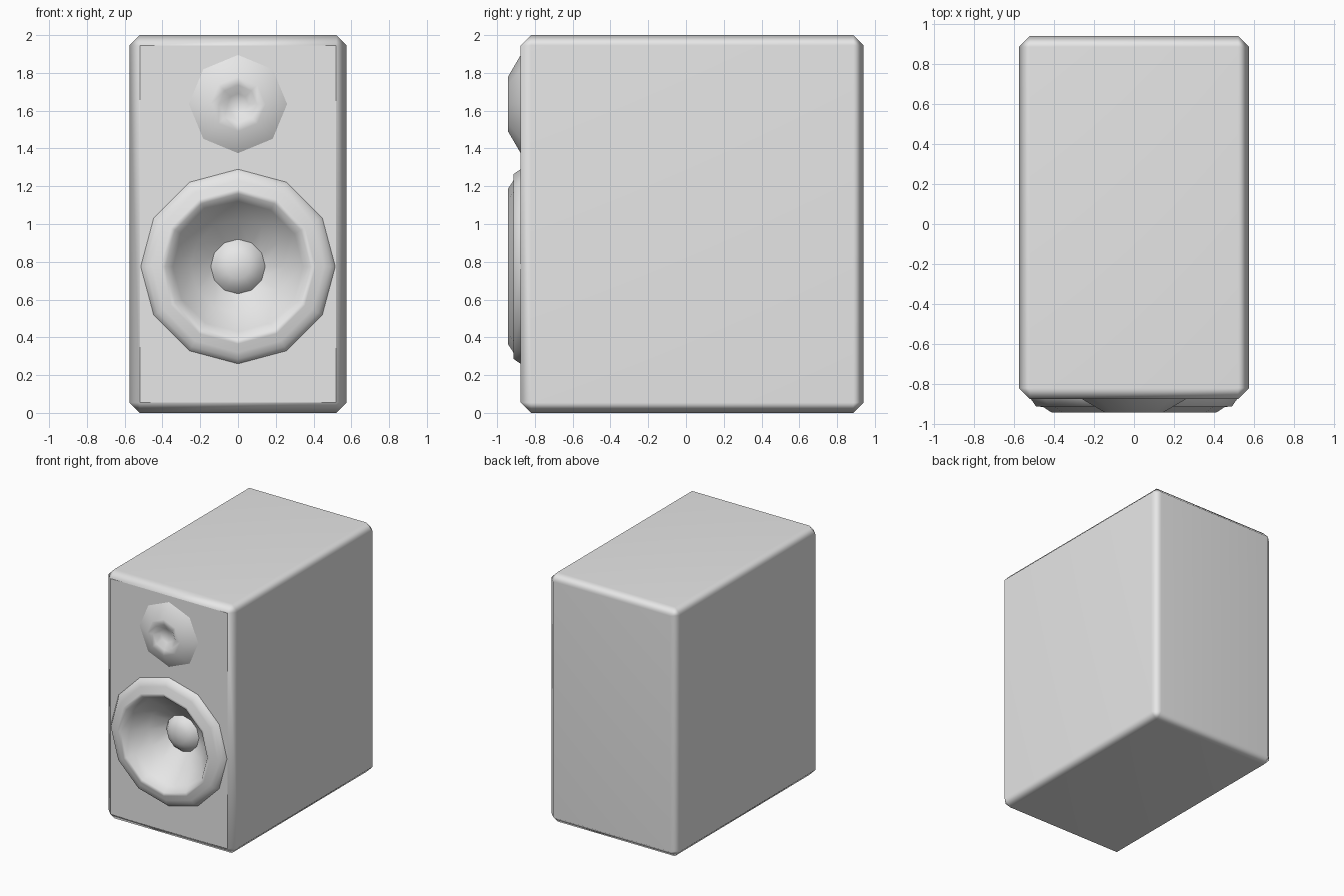
import bpy, bmesh, math
from mathutils import Vector

cube = bpy.data.objects.get("Cube")
if cube:
    bpy.data.objects.remove(cube, do_unlink=True)

grey = bpy.data.materials.new("plain grey")
grey.use_nodes = True
COLOUR = (0.8, 0.8, 0.8, 1)
grey.diffuse_color = COLOUR
grey.node_tree.nodes["Principled BSDF"].inputs["Base Color"].default_value = COLOUR

FRONT, BACK = -0.875, 0.94
HALF_W, HEIGHT, CHAMFER = 0.575, 2.0, 0.055
WOOFER_Z, TWEETER_Z = 0.775, 1.635


def finish(bm, name, smooth=True):
    for f in bm.faces:
        f.smooth = smooth
    mesh = bpy.data.meshes.new(name)
    bm.to_mesh(mesh)
    bm.free()
    mesh.materials.append(grey)
    obj = bpy.data.objects.new(name, mesh)
    bpy.context.collection.objects.link(obj)
    return obj


def face_forward(bm):
    """Turn an open shell so that it faces the front."""
    bmesh.ops.recalc_face_normals(bm, faces=bm.faces)
    if sum(f.normal.y * f.calc_area() for f in bm.faces) > 0:
        bmesh.ops.reverse_faces(bm, faces=bm.faces)


def turned(name, profile, z, sides):
    """Spin a (radius, y) profile around a front-to-back axis."""
    bm = bmesh.new()
    verts = [bm.verts.new((0, y, z + r)) for r, y in profile]
    edges = [bm.edges.new(pair) for pair in zip(verts, verts[1:])]
    bmesh.ops.spin(bm, geom=verts + edges, cent=(0, 0, z), axis=(0, 1, 0),
                   angle=math.tau, steps=sides)
    bmesh.ops.remove_doubles(bm, verts=bm.verts, dist=0.0005)
    face_forward(bm)
    return finish(bm, name)


# Cabinet: chamfered box, open where the front panel sits
bm = bmesh.new()
bmesh.ops.create_cube(bm, size=1)
bmesh.ops.scale(bm, vec=(2 * HALF_W, BACK - FRONT, HEIGHT), verts=bm.verts)
bmesh.ops.translate(bm, vec=(0, (BACK + FRONT) / 2, HEIGHT / 2), verts=bm.verts)
bmesh.ops.bevel(bm, geom=bm.edges[:], offset=CHAMFER, offset_type='OFFSET',
                segments=1, profile=0.5, affect='EDGES')
bm.normal_update()
bmesh.ops.delete(bm, geom=[f for f in bm.faces if f.normal.y < -0.99],
                 context='FACES_ONLY')
cabinet = finish(bm, "cabinet")
cabinet.modifiers.new("flat_panels", 'WEIGHTED_NORMAL')

# Front panel with a round opening for the woofer
bm = bmesh.new()
w = HALF_W - CHAMFER
outline = [(-w, CHAMFER), (w, CHAMFER), (w, HEIGHT - CHAMFER), (-w, HEIGHT - CHAMFER)]
opening = [(0.44 * math.sin(i * math.tau / 12),
            WOOFER_Z + 0.44 * math.cos(i * math.tau / 12)) for i in range(12)]
for loop in (outline, opening):
    vs = [bm.verts.new((x, FRONT, z)) for x, z in loop]
    for a, b in zip(vs, vs[1:] + vs[:1]):
        bm.edges.new((a, b))
bmesh.ops.triangle_fill(bm, edges=bm.edges[:], use_beauty=True,
                        normal=Vector((0, -1, 0)))
face_forward(bm)
finish(bm, "front_panel", smooth=False)

# Woofer: stepped rim, rolled surround and sunken cone
turned("woofer_cone", [(0.515, FRONT), (0.49, -0.912), (0.455, -0.914),
                       (0.41, -0.943), (0.385, -0.938), (0.345, -0.88),
                       (0.25, -0.78), (0.13, -0.69)], WOOFER_Z, 12)
turned("woofer_dust_cap", [(0.145, -0.70), (0.115, -0.735), (0.065, -0.758),
                           (0, -0.766)], WOOFER_Z, 12)

# Tweeter: raised faceted horn with a small hollow
turned("tweeter", [(0.26, FRONT), (0.145, -0.942), (0.1, -0.935),
                   (0.055, -0.9), (0, -0.895)], TWEETER_Z, 8)
